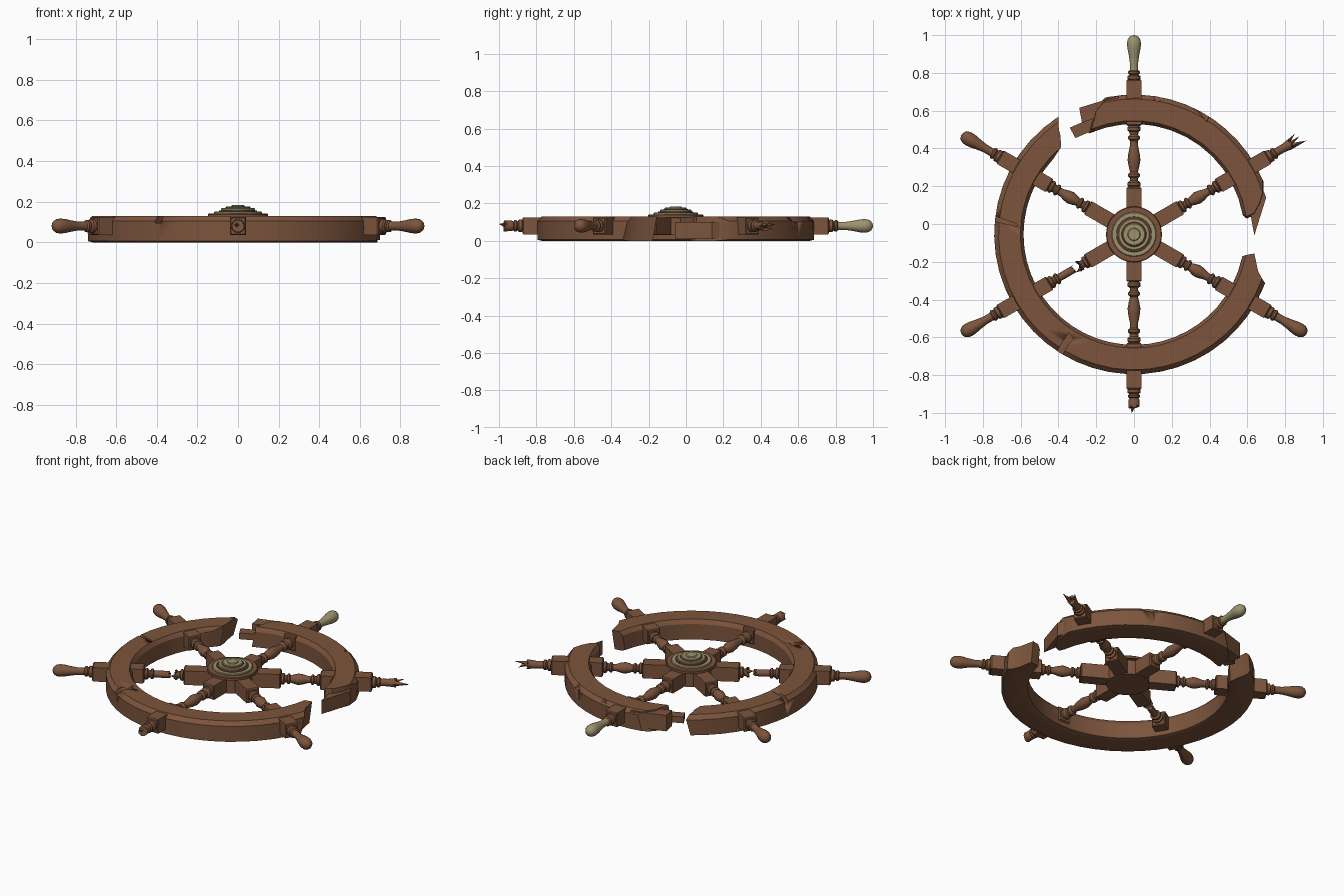
import bpy, bmesh, math, random
from mathutils import Vector

if "Cube" in bpy.data.objects:
    bpy.data.objects.remove(bpy.data.objects["Cube"])

random.seed(4)
CX, CY, CZ = 0.0, -0.055, 0.08      # wheel centre and spoke height


def mat(name, col):
    m = bpy.data.materials.new(name)
    m.diffuse_color = (*col, 1)
    m.use_nodes = True
    m.node_tree.nodes["Principled BSDF"].inputs["Base Color"].default_value = m.diffuse_color
    return m


WOOD = mat("brown wood", (0.20, 0.09, 0.046))
BRASS = mat("dull brass", (0.34, 0.29, 0.155))
RUST = mat("red brown rust", (0.19, 0.065, 0.035))


def make(name, verts, faces, material, angle=35):
    me = bpy.data.meshes.new(name)
    me.from_pydata(verts, [], faces)
    bm = bmesh.new()
    bm.from_mesh(me)
    bmesh.ops.recalc_face_normals(bm, faces=bm.faces)
    bm.to_mesh(me)
    bm.free()
    me.materials.append(material)
    me.shade_smooth()
    me.set_sharp_from_angle(angle=math.radians(angle))
    ob = bpy.data.objects.new(name, me)
    bpy.context.collection.objects.link(ob)
    return ob


def prism(name, pts, z0, z1, material=WOOD):
    n = len(pts)
    v = [(x, y, z0) for x, y in pts] + [(x, y, z1) for x, y in pts]
    f = [tuple(range(n)), tuple(range(n, 2 * n))]
    f += [(i, (i + 1) % n, n + (i + 1) % n, n + i) for i in range(n)]
    return make(name, v, f, material, 20)


def place(ob, deg):
    ob.location = (CX, CY, CZ)
    ob.rotation_euler = (0, 0, math.radians(deg))
    return ob


def lathe(name, prof, material, seg=18, jag0=0.0, jag1=0.0):
    """Turned part along local x; jag0 / jag1 make splintered ends."""
    v, f = [], []
    for k, (x, r) in enumerate(prof):
        for i in range(seg):
            t = 2 * math.pi * i / seg
            dx = 0
            if k == 0:
                dx = -jag0 * random.random()
            elif k == len(prof) - 1:
                dx = jag1 * random.random()
            v.append((x + dx, r * math.cos(t), r * math.sin(t)))
    for k in range(len(prof) - 1):
        for i in range(seg):
            j = (i + 1) % seg
            f.append((k * seg + i, k * seg + j, (k + 1) * seg + j, (k + 1) * seg + i))
    f += [tuple(range(seg)), tuple(range((len(prof) - 1) * seg, len(prof) * seg))]
    return make(name, v, f, material)


def spike(name, a, b, w):
    """Four sided splinter from a to b in spoke space."""
    a, b = Vector(a), Vector(b)
    v = [a + Vector((0, w, 0)), a + Vector((0, 0, w)), a - Vector((0, w, 0)), a - Vector((0, 0, w)), b]
    return make(name, v, [(0, 1, 2, 3), (0, 1, 4), (1, 2, 4), (2, 3, 4), (3, 0, 4)], WOOD, 20)


def block(name, x0, x1, w=0.04, h=0.045):
    """Square spoke section with small chamfers at the ends."""
    c, v, f = 0.006, [], []
    for x, s in ((x0, 0.88), (x0 + c, 1), (x1 - c, 1), (x1, 0.88)):
        v += [(x, -w * s, -h * s), (x, w * s, -h * s), (x, w * s, h * s), (x, -w * s, h * s)]
    for k in range(3):
        f += [(4 * k + i, 4 * k + (i + 1) % 4, 4 * k + 4 + (i + 1) % 4, 4 * k + 4 + i) for i in range(4)]
    return make(name, v, f + [(0, 1, 2, 3), (12, 13, 14, 15)], WOOD, 20)


# --- rim, two broken arcs; one break angle per radius in RS
RS = [0.585, 0.602, 0.645, 0.685, 0.717, 0.74]
TOP = [0.105, 0.13, 0.13, 0.13, 0.13, 0.105]
BOT = [0.006, 0, 0, 0, 0, 0.006]


def rim(name, start, end, tilt, steps):
    n = len(RS)
    sec = [(RS[i], TOP[i], start[i], end[i]) for i in range(n)]
    sec += [(RS[i], BOT[i], start[i] - tilt[0], end[i] + tilt[1]) for i in reversed(range(n))]
    m, v, f = len(sec), [], []
    for s in range(steps + 1):
        for r, z, a, b in sec:
            t = math.radians(a + (b - a) * s / steps)
            v.append((CX + r * math.cos(t), CY + r * math.sin(t), z))
    for s in range(steps):
        f += [(s * m + i, s * m + (i + 1) % m, (s + 1) * m + (i + 1) % m, (s + 1) * m + i) for i in range(m)]
    for o in (0, steps * m):
        f += [(o + i, o + i + 1, o + m - 2 - i, o + m - 1 - i) for i in range(n - 1)]
    return make(name, v, f, WOOD, 32)


def cut(ob, pts, z0, z1):
    c = prism("cutter", pts, z0, z1)
    c.hide_render = True
    md = ob.modifiers.new("cut", 'BOOLEAN')
    md.operation, md.object, md.solver = 'DIFFERENCE', c, 'EXACT'
    bpy.context.view_layer.update()
    me = bpy.data.meshes.new_from_object(ob.evaluated_get(bpy.context.evaluated_depsgraph_get()))
    ob.modifiers.clear()
    ob.data = me
    bpy.data.objects.remove(c)


rim_a = rim("rim_upper", [11, 9, 10, 14, 18, 23], [112, 112, 109, 107, 103, 100], (1, 2), 12)
rim_b = rim("rim_lower", [137, 130, 127, 125.5, 124, 122.6], [348.5, 349.5, 351, 343.5, 341, 339.6], (-2, -2), 30)

# cracks in the rim
cut(rim_b, [(-0.76, 0.05), (-0.76, 0.02), (-0.61, -0.015), (-0.62, 0.0)], 0.06, 0.2)
cut(rim_b, [(-0.42, -0.69), (-0.39, -0.72), (-0.35, -0.64), (-0.32, -0.61), (-0.345, -0.575)], 0.095, 0.2)
cut(rim_a, [(0.34, 0.60), (0.40, 0.58), (0.385, 0.54)], 0.10, 0.2)
cut(rim_a, [(0.08, 0.70), (0.19, 0.68), (0.12, 0.645)], 0.11, 0.2)

# split planks at the breaks
prism("rim_splinter_outer", [(-0.29, 0.615), (-0.08, 0.68), (-0.10, 0.60), (-0.275, 0.535)], 0.02, 0.122)
prism("rim_splinter_inner", [(-0.34, 0.51), (-0.31, 0.455), (-0.15, 0.525), (-0.18, 0.58)], 0.045, 0.085)
prism("rim_splinter_right", [(0.655, 0.25), (0.70, 0.14), (0.637, -0.06), (0.615, 0.06), (0.62, 0.2)], 0.012, 0.10)

# --- spokes: turned shaft given as (fraction of length, radius)
SHAFT = [(0, .024), (.03, .034), (.08, .034), (.11, .022), (.15, .022), (.18, .031), (.22, .031), (.25, .021),
         (.34, .028), (.44, .034), (.55, .030), (.68, .021), (.75, .020), (.78, .031), (.82, .031), (.85, .022),
         (.89, .024), (.92, .034), (.97, .034), (1, .026)]
COLLAR = [(.815, .024), (.822, .034), (.838, .034), (.845, .024), (.852, .031), (.862, .031), (.868, .023)]
GRIP = [(.866, .023), (.875, .022), (.91, .022), (.95, .028), (.985, .035), (1.01, .037), (1.03, .034),
        (1.045, .025), (1.052, .013), (1.055, .002)]

for deg in (90, 30, -30, -90, -150, 150):
    upright = abs(deg) == 90
    a, b = (0.25, 0.575) if upright else (0.285, 0.515)
    place(block("spoke_inner_block", 0.05, a), deg)
    place(block("spoke_outer_block", b, 0.82), deg)
    shaft = [(a - .002 + (b - a + .004) * t, r) for t, r in SHAFT]
    if deg == -150:                       # snapped spoke
        place(lathe("spoke_stub", shaft[:6], WOOD, jag1=0.02), deg)
        place(spike("stub_splinter", (0.32, 0.012, 0), (0.365, 0.022, 0), 0.018), deg)
        place(lathe("spoke_outer_stub", [(.385, .02), (.42, .021)] + shaft[12:], WOOD, jag0=0.025), deg)
    else:
        place(lathe("spoke_shaft", shaft, WOOD), deg)
    place(lathe("handle_collar", COLLAR, WOOD), deg)
    if deg == -90:                        # broken grip
        place(lathe("broken_grip", [(.866, .023), (.875, .028), (.895, .03)], WOOD, jag1=0.03), deg)
        place(spike("grip_splinter", (.885, 0.0, 0), (.945, -.012, 0.01), .026), deg)
    elif deg == 30:                       # splintered grip
        place(lathe("split_grip", GRIP[:4], WOOD, jag1=0.02), deg)
        place(spike("grip_splinter_long", (.94, -.008, 0), (1.04, -.027, .005), .02), deg)
        place(spike("grip_splinter_short", (.94, .012, 0), (1.005, .036, .01), .014), deg)
        place(spike("grip_splinter_mid", (.94, 0, .01), (1.02, .012, -.02), .014), deg)
    else:
        place(lathe("handle_grip", GRIP, BRASS if deg == 90 else WOOD), deg)


# --- hub: stepped discs
def disc(name, r, z0, z1, material, c=0.004):
    ob = lathe(name, [(z0, r), (z1 - c, r), (z1, r - c)], material, 40)
    ob.rotation_euler = (0, -math.pi / 2, 0)
    ob.location = (CX, CY, 0)


disc("hub_core", 0.125, 0.03, 0.126, WOOD)
disc("hub_plate", 0.148, 0.125, 0.142, WOOD)
disc("hub_ring_outer", 0.118, 0.14, 0.152, BRASS)
disc("hub_ring_rusty", 0.094, 0.15, 0.157, RUST, 0.002)
disc("hub_ring_middle", 0.084, 0.155, 0.168, BRASS)
disc("hub_ring_inner_rusty", 0.066, 0.166, 0.171, RUST, 0.002)
disc("hub_cap", 0.060, 0.17, 0.177, BRASS)
disc("hub_button", 0.034, 0.175, 0.183, BRASS)
